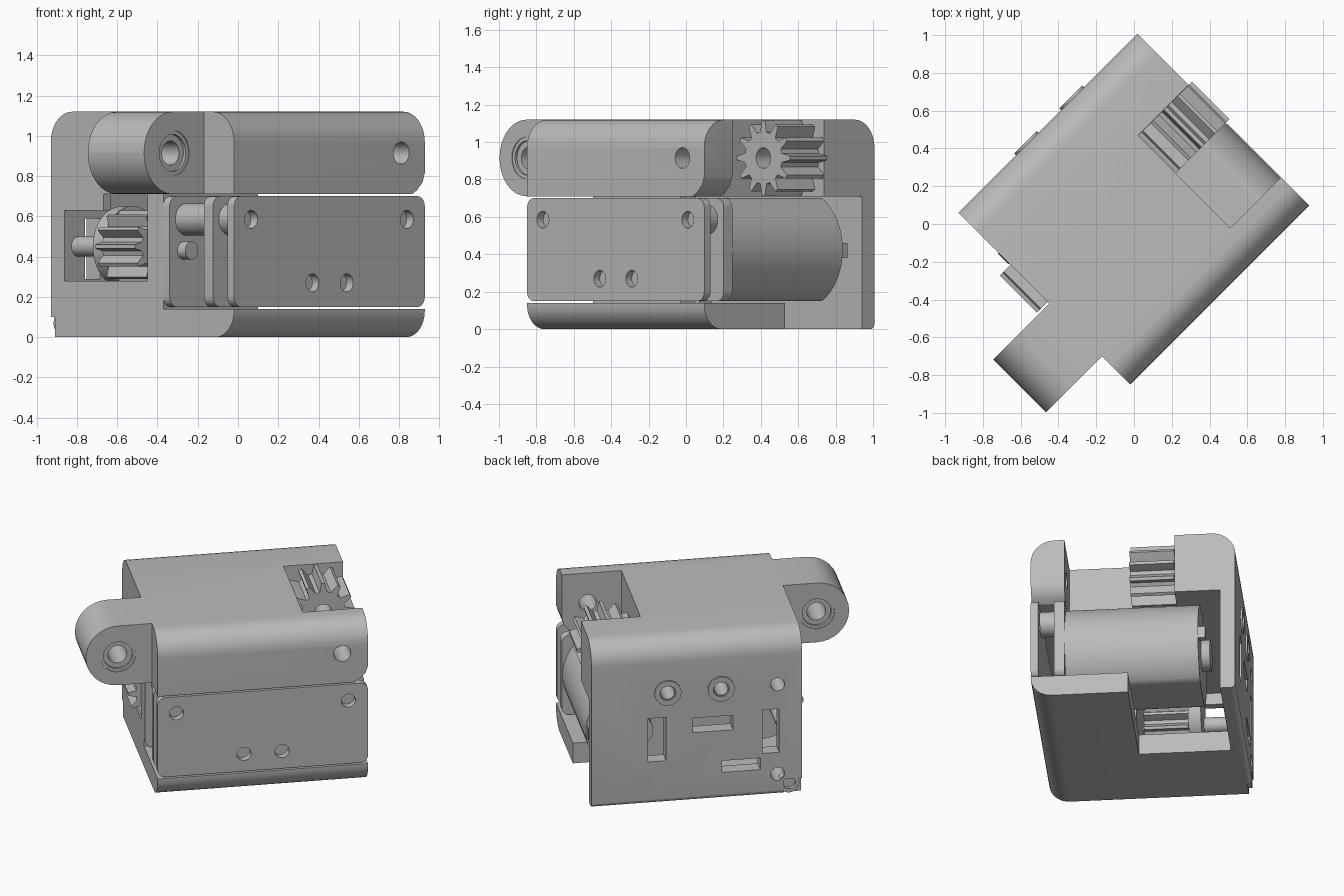
import bpy, bmesh, math
from mathutils import Matrix

cube = bpy.data.objects.get("Cube")
if cube:
    bpy.data.objects.remove(cube, do_unlink=True)

grey = bpy.data.materials.new("plain grey")
grey.use_nodes = True
grey.diffuse_color = (0.5, 0.5, 0.5, 1)
grey.node_tree.nodes["Principled BSDF"].inputs["Base Color"].default_value = (0.5, 0.5, 0.5, 1)

parts = []


# Outline helpers: rounded rectangle (radii: low-low, high-low, high-high, low-high), circle, gear
def rect(a0, b0, a1, b1, radii=(0, 0, 0, 0)):
    corners = [(a0, b0, 1, 1), (a1, b0, -1, 1), (a1, b1, -1, -1), (a0, b1, 1, -1)]
    pts = []
    for i, ((a, b, sa, sb), r) in enumerate(zip(corners, radii)):
        if r == 0:
            pts.append((a, b))
            continue
        for k in range(9):
            t = math.pi * (1 + i / 2 + k / 16)
            pts.append((a + sa * r + r * math.cos(t), b + sb * r + r * math.sin(t)))
    return pts


def circle(a, b, r, n=40):
    return [(a + r * math.cos(2 * math.pi * k / n), b + r * math.sin(2 * math.pi * k / n))
            for k in range(n)]


def gear_outline(a, b, r, root, teeth):
    pts = []
    step = 2 * math.pi / teeth
    for i in range(teeth):
        for f, rad in ((-0.33, root), (-0.2, (r + root) / 2), (-0.1, r),
                       (0.1, r), (0.2, (r + root) / 2), (0.33, root)):
            t = (i + f) * step
            pts.append((a + rad * math.cos(t), b + rad * math.sin(t)))
    return pts


# Extrude an outline along depth (v) or along width (u)
def extrude(name, pts, lo, hi, axis="v", keep=True):
    bm = bmesh.new()
    ends = []
    for d in (lo, hi):
        ends.append([bm.verts.new((p, d, q) if axis == "v" else (d, p, q)) for p, q in pts])
    n = len(pts)
    for ring in ends:
        bm.faces.new(ring)
    for i in range(n):
        j = (i + 1) % n
        bm.faces.new((ends[0][i], ends[0][j], ends[1][j], ends[1][i]))
    bmesh.ops.recalc_face_normals(bm, faces=bm.faces)
    mesh = bpy.data.meshes.new(name)
    bm.to_mesh(mesh)
    bm.free()
    obj = bpy.data.objects.new(name, mesh)
    bpy.context.collection.objects.link(obj)
    if keep:
        mesh.materials.append(grey)
        parts.append(obj)
    return obj


def boolean(obj, pts, lo, hi, operation="DIFFERENCE", axis="v"):
    tool = extrude("cutter", pts, lo, hi, axis, keep=False)
    tool.hide_render = True
    mod = obj.modifiers.new("bool", "BOOLEAN")
    mod.operation = operation
    mod.solver = "EXACT"
    mod.object = tool
    bpy.context.view_layer.objects.active = obj
    bpy.ops.object.modifier_apply(modifier=mod.name)
    bpy.data.objects.remove(tool, do_unlink=True)


def ring(name, a, b, outer, inner, lo, hi):
    obj = extrude(name, circle(a, b, outer), lo, hi)
    boolean(obj, circle(a, b, inner), lo - 0.1, hi + 0.1)


U0, U1, V0, V1, TOP = -0.615, 0.725, -0.587, 0.70, 1.12
FAR = 0.9

# Housing: rounded block with its compartments cut away
body = extrude("housing", rect(V0, 0, V1, TOP, (0.13, 0.03, 0.15, 0.15)), U0, U1, "u")
boolean(body, rect(-FAR, 0.14, FAR, 0.71), -FAR, -0.09)          # gearbox bay
boolean(body, rect(0.05, 0.14, FAR, 0.71), -0.2, 0.605)          # motor bay
boolean(body, rect(-0.565, 0.14, 0.1, 0.71), 0.02, 0.605)        # gear bay
boolean(body, rect(-0.06, -0.1, FAR, 0.3), 0.025, 0.605)         # open floor
boolean(body, rect(0.346, 0.6, FAR, 1.3), -0.375, 0.318)         # upper gear notch
boolean(body, rect(0.02, 0.28, 0.605, 0.63), -FAR, -0.5, axis="u")   # side window
boolean(body, rect(0.02, 0.5, 0.33, 0.71), -FAR, -0.5, axis="u")
boolean(body, rect(-FAR, -0.1, -0.5, 0.1), 0.67, FAR)            # corner relief
boolean(body, [(0.62, 0.7), (0.67, 0.73), (0.71, 0.77), (0.726, 0.82), (0.8, 0.82), (0.8, 0.7)],
        -FAR, -0.375)                                            # rounded front corner

# Side lug with bearing
boolean(body, rect(-1.035, 0.71, -0.5, TOP, (0.204, 0, 0, 0.204)), -0.375, 0.02, "UNION")
boolean(body, circle(-0.83, 0.915, 0.112), -0.5, 0.1)
ring("bearing_outer_ring", -0.83, 0.915, 0.112, 0.092, -0.37, 0.015)
ring("bearing_inner_ring", -0.83, 0.915, 0.093, 0.06, -0.355, 0.0)

# Housing holes: shaft hole at the front, slots and screw holes at the back
boolean(body, circle(0.56, 0.915, 0.055), -FAR, 0.0)
for a0, b0, a1, b1 in ((0.25, 0.29, 0.365, 0.59), (-0.175, 0.47, 0.08, 0.57),
                       (-0.47, 0.29, -0.365, 0.59), (-0.35, 0.18, -0.105, 0.26)):
    boolean(body, rect(a0, b0, a1, b1), 0.55, FAR)
for a, b in ((-0.46, 0.76), (-0.46, 0.14), (0.24, 0.76), (-0.1, 0.76)):
    boolean(body, circle(a, b, 0.045, 24), 0.5, FAR)
for side, a in (("left", 0.24), ("right", -0.1)):
    ring("back_bushing_" + side, a, 0.76, 0.085, 0.05, 0.69, 0.712)
ring("corner_bushing", -0.535, 0.07, 0.065, 0.04, 0.64, 0.695)

# Gearbox plates
r = (0.05,) * 4
front = extrude("front_plate", rect(U0, 0.15, U1, 0.70, r), V0, -0.54)
for a, b in ((-0.495, 0.585), (0.6, 0.585), (-0.065, 0.27), (0.177, 0.27)):
    boolean(front, circle(a, b, 0.045, 24), -FAR, 0)
extrude("middle_plate", rect(U0, 0.15, U1, 0.70, r), -0.44, -0.375)
extrude("rear_plate", rect(U0, 0.15, 0.07, 0.70, r), -0.135, -0.09)
for side, a, end in (("right", -0.495, -0.13), ("left", 0.6, -0.42)):
    extrude("spacer_" + side, circle(a, 0.585, 0.08), -0.535, end)
extrude("axle_pin", circle(-0.515, 0.43, 0.045, 24), -0.19, 0.05)

# Motor: round can with flat top and bottom
mu, mz, mr, flat = 0.40, 0.425, 0.32, 0.275
can = [(p, min(max(q, mz - flat), mz + flat)) for p, q in circle(mu, mz, mr, 72)]
extrude("motor_can", can, -0.375, 0.465)
extrude("motor_boss", circle(mu, mz, 0.1), 0.46, 0.52)
extrude("motor_terminal", rect(0.67, 0.38, 0.71, 0.46), 0.46, 0.51)

# Gears
upper = extrude("upper_gear", gear_outline(0.55, 0.915, 0.2, 0.14, 12), 0.035, 0.316)
boolean(upper, circle(0.55, 0.915, 0.055), -0.1, 0.5)
extrude("lower_gear", gear_outline(-0.515, 0.45, 0.18, 0.13, 12), 0.03, 0.31)
extrude("gear_flange", circle(-0.42, 0.45, 0.2), 0.32, 0.40)
extrude("lower_axle", circle(-0.515, 0.45, 0.05, 24), 0.3, 0.61)

# Turn the assembly onto its diagonal and smooth the curved faces
bpy.ops.object.select_all(action="DESELECT")
for obj in parts:
    obj.data.transform(Matrix.Rotation(math.radians(45), 4, "Z"))
    obj.select_set(True)
bpy.context.view_layer.objects.active = body
bpy.ops.object.shade_smooth_by_angle(angle=math.radians(30))
